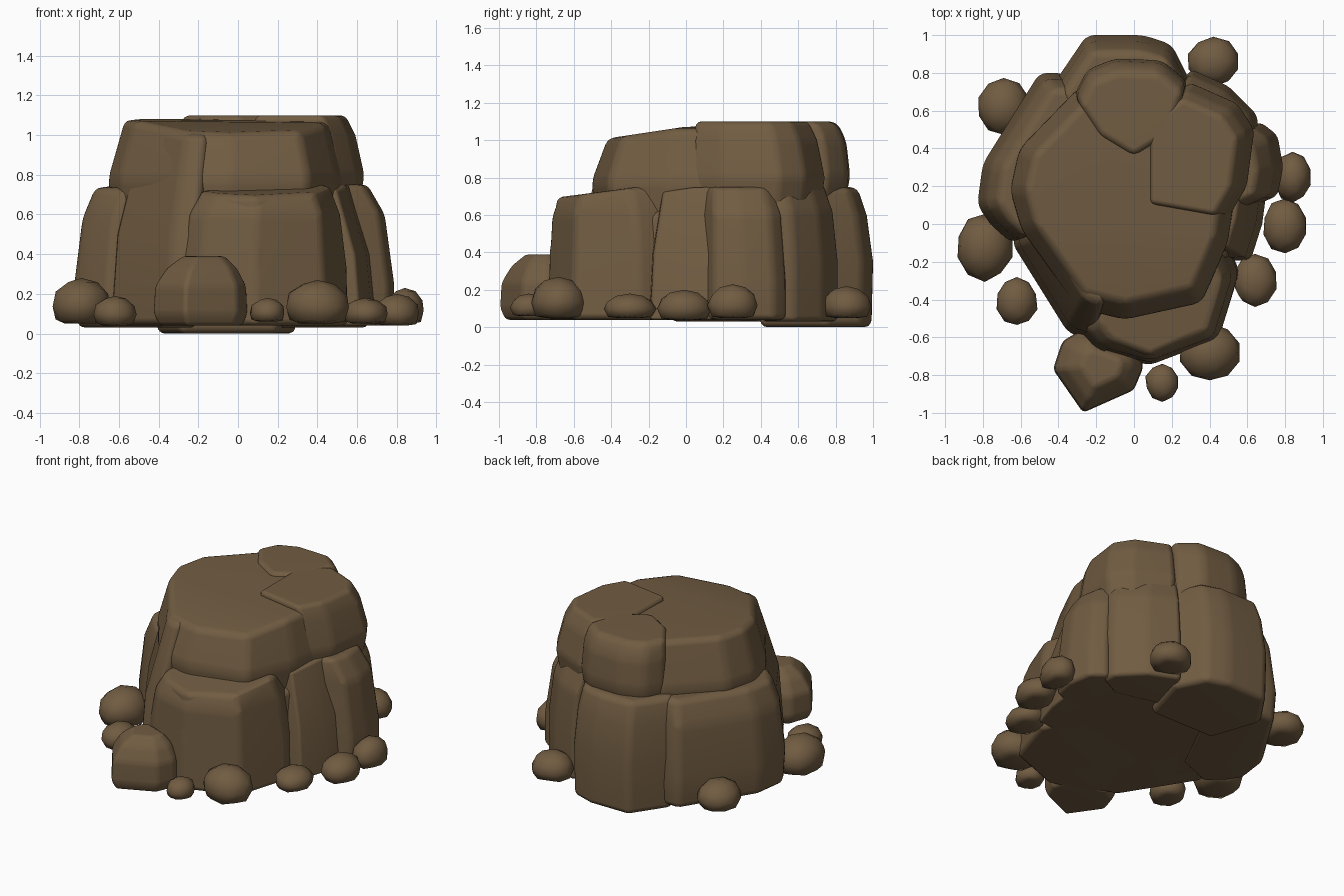
import bpy, bmesh, math, random

if "Cube" in bpy.data.objects:
    bpy.data.objects.remove(bpy.data.objects["Cube"])

random.seed(4)
brown = bpy.data.materials.new("earth_brown")
brown.diffuse_color = (0.165, 0.107, 0.054, 1)
brown.use_nodes = True
brown.node_tree.nodes["Principled BSDF"].inputs["Base Color"].default_value = brown.diffuse_color


def finish(name, bm, bevel=0.0):
    bmesh.ops.recalc_face_normals(bm, faces=bm.faces)
    me = bpy.data.meshes.new(name)
    bm.to_mesh(me)
    bm.free()
    me.materials.append(brown)
    me.polygons.foreach_set("use_smooth", [True] * len(me.polygons))
    ob = bpy.data.objects.new(name, me)
    bpy.context.collection.objects.link(ob)
    if bevel:
        m = ob.modifiers.new("worn_edges", 'BEVEL')
        m.width = bevel
        m.segments = 3
        m.limit_method = 'ANGLE'
        m.angle_limit = math.radians(14)
        w = ob.modifiers.new("even_shading", 'WEIGHTED_NORMAL')
        w.weight = 50
    return ob


def rock(name, outline, levels, anchor=(0, 0.15), slope=0.15, bevel=0.04):
    """Convex block: outline scaled about anchor at each (z, scale) level.
    The highest level drops towards the front by slope."""
    bm = bmesh.new()
    ax, ay = anchor
    for i, (z, s) in enumerate(levels):
        for x, y in outline:
            px, py = ax + (x - ax) * s, ay + (y - ay) * s
            drop = slope * min(py - 0.05, 0) if i == len(levels) - 1 else 0
            bm.verts.new((px, py, z + drop))
    bmesh.ops.convex_hull(bm, input=bm.verts[:])
    bmesh.ops.delete(bm, geom=[v for v in bm.verts if not v.link_faces], context='VERTS')
    bmesh.ops.dissolve_limit(bm, angle_limit=math.radians(5), verts=bm.verts[:], edges=bm.edges[:])
    return finish(name, bm, bevel)


def boulder(name, x, y, rx, ry, z0, z1):
    """Small rounded stone with a flattened underside."""
    bm = bmesh.new()
    bmesh.ops.create_icosphere(bm, subdivisions=2, radius=1)
    for v in bm.verts:
        k = random.uniform(0.95, 1.05)
        h = (max(v.co.z, -0.6) + 0.6) / 1.6
        v.co = (x + v.co.x * rx * k, y + v.co.y * ry * k, z0 + h * (z1 - z0))
    ob = finish(name, bm)
    return ob


# inner mass
rock("base_core", [(-.6, 0), (-.3, -.5), (.4, -.5), (.6, 0), (.6, .45), (.2, .8), (-.4, .75)],
     [(.04, 1), (.65, .93)])

# upper tier
rock("upper_main", [(-.66, .18), (-.61, .4), (-.3, .72), (.2, .78), (.52, .6), (.58, .45),
                    (.5, -.1), (.36, -.42), (-.05, -.51), (-.3, -.45), (-.6, -.03)],
     [(.5, .95), (.78, 1), (1.08, .87)])
rock("upper_right_block", [(.1, .1), (.5, .03), (.6, .2), (.64, .5), (.55, .64), (.3, .75), (.1, .6)],
     [(.6, .95), (.8, 1), (1.0, .93), (1.1, .85)])
rock("upper_back_block", [(-.32, .68), (-.25, .82), (-.1, .88), (.15, .87), (.29, .75),
                          (.2, .5), (0, .38), (-.2, .5)],
     [(.65, .95), (.8, 1), (1.0, .97), (1.1, .9)])

# lower slabs around the outside
rock("front_left_column", [(-.65, -.1), (-.52, -.32), (-.35, -.58), (-.22, -.62), (-.1, -.3),
                           (-.3, .1), (-.58, .05)],
     [(.04, 1), (.5, .95), (1.07, .74)], anchor=(0, .1))
rock("front_slab", [(-.3, -.56), (-.2, -.67), (.08, -.75), (.45, -.61), (.56, -.25), (.45, 0), (-.15, 0)],
     [(.04, 1), (.35, .98), (.6, .9), (.79, .76)], anchor=(.17, -.45), slope=.13, bevel=.035)
# front face of the slab stays nearly upright
rock("front_slab_face", [(-.2, -.6), (-.14, -.66), (.08, -.74), (.36, -.62), (.46, -.3), (-.15, -.3)],
     [(.04, 1), (.4, .99), (.79, .9)], anchor=(.15, -.3), slope=.13, bevel=.035)
rock("left_slab", [(-.83, .1), (-.8, .32), (-.62, .6), (-.5, .8), (-.38, .8), (-.2, .4),
                   (-.4, 0), (-.65, -.1), (-.76, 0)],
     [(.03, .98), (.25, 1), (.58, .95), (.74, .87)])
rock("back_slab", [(-.42, .75), (-.25, 1), (.05, 1), (.2, .95), (.3, .75), (.2, .4), (-.3, .4)],
     [(0, .99), (.35, 1), (.6, .96), (.75, .9)])
rock("right_front_slab", [(.45, -.2), (.62, -.19), (.68, 0), (.7, .15), (.3, .2)],
     [(.04, 1), (.4, .95), (.75, .8)], bevel=.03)
rock("right_slab", [(.6, .08), (.76, .15), (.79, .3), (.76, .47), (.67, .54), (.35, .4), (.4, .1)],
     [(.04, 1), (.25, 1), (.6, .94), (.75, .83)], bevel=.03)
rock("back_right_slab", [(.66, .48), (.65, .58), (.5, .73), (.3, .82), (.1, .5), (.5, .4)],
     [(.03, 1), (.35, 1), (.62, .96), (.77, .88)], bevel=.03)

# large angular stone at the front
rock("front_stone", [(-.43, -.77), (-.38, -.62), (-.28, -.56), (.03, -.68), (.05, -.76), (0, -.88), (-.27, -1)],
     [(.04, .88), (.1, 1), (.24, .97), (.33, .75), (.39, .45)], anchor=(-.16, -.75), slope=0, bevel=.025)

# small stones around the foot
stones = [(-.79, -.12, .15, .18, .05, .28), (-.62, -.41, .11, .13, .04, .19),
          (.15, -.84, .09, .1, .06, .18), (.4, -.68, .16, .15, .05, .27),
          (.64, -.3, .115, .14, .05, .18), (.8, -.01, .12, .145, .04, .2),
          (.84, .25, .1, .135, .05, .23), (.42, .86, .14, .13, .05, .22),
          (-.69, .62, .135, .15, .05, .23)]
for i, s in enumerate(stones):
    boulder(f"small_stone_{i + 1}", *s)
